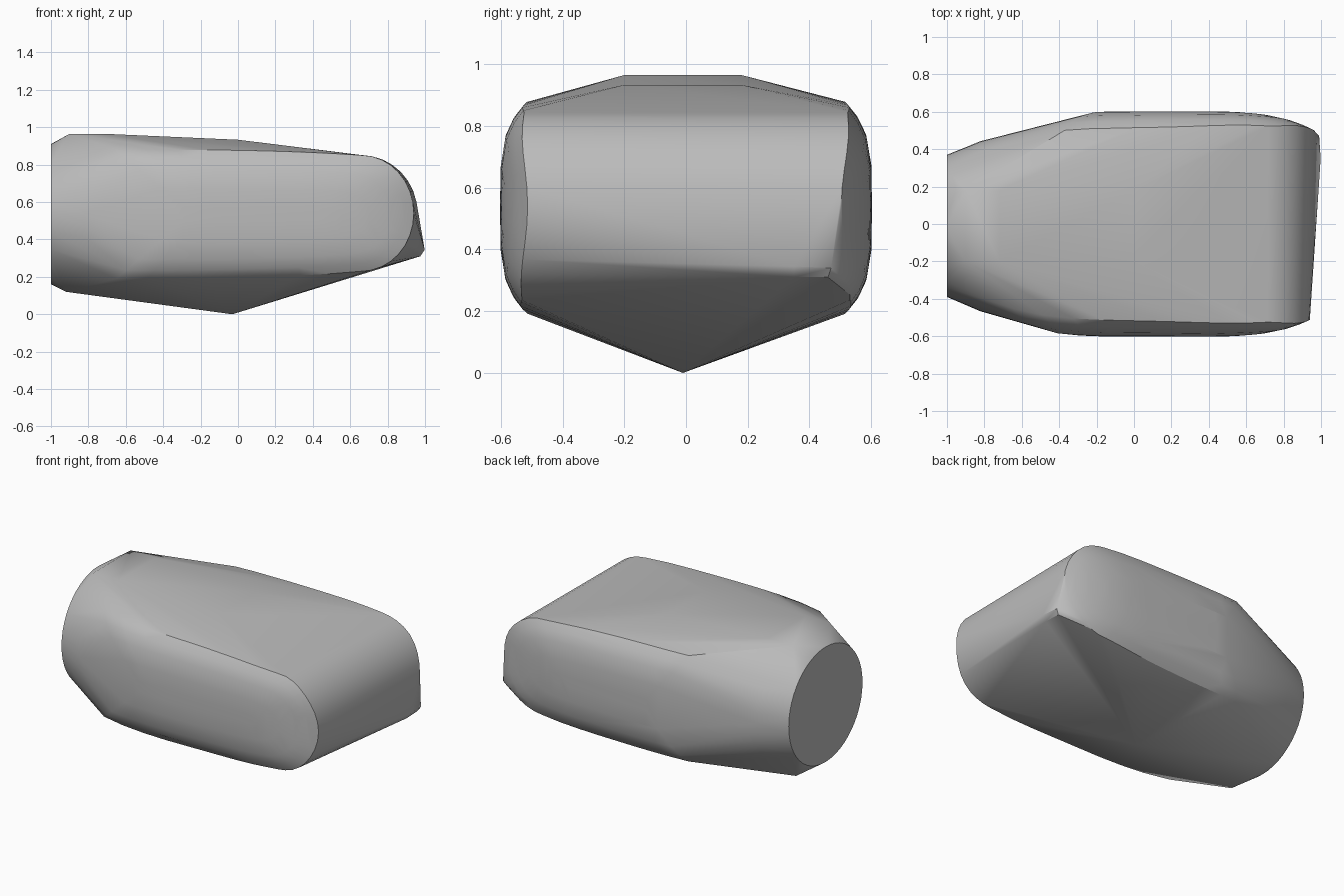
import bpy, bmesh
from math import sin, cos, pi, copysign

cube = bpy.data.objects.get("Cube")
if cube:
    bpy.data.objects.remove(cube)

points = []


def ring(x, y_mid, half_y, z_mid, half_z, power=2.0, count=48):
    """Superellipse section across the body."""
    for i in range(count):
        a = 2 * pi * i / count
        c, s = cos(a), sin(a)
        points.append((x,
                       y_mid + half_y * copysign(abs(c) ** (2 / power), c),
                       z_mid + half_z * copysign(abs(s) ** (2 / power), s)))


def side_layer(side, scale, start, nose):
    """Round-nosed outline on a bulging side, shrunk towards its middle."""
    outline = []
    for i in range(8):
        t = i / 8
        x = start + (0.66 - start) * t
        top = 0.88 - 0.03 * t ** 3
        bottom = 0.19 + 0.04 * t ** 3
        outline += [(x, top), (x, bottom)]
    for i in range(17):
        a = pi / 2 - pi * i / 16
        outline.append((0.66 + nose * cos(a), 0.54 + 0.31 * sin(a)))
    for x, z in outline:
        x = 0.15 + (x - 0.15) * (0.5 + 0.5 * scale)
        z = 0.535 + (z - 0.535) * scale
        dx, dz = x - 0.2, z - 0.535
        drop = (0.3 if dx > 0 else 0.12) * dx ** 4 + 6.3 * dz ** 4
        points.append((x, side * (0.603 - drop), z))


# Flat round end and the shoulder behind it
ring(-1.0, -0.01, 0.38, 0.535, 0.375)
ring(-0.82, -0.012, 0.455, 0.535, 0.385, 2.3)

# Bulging sides
for scale in (0.1, 0.4, 0.7, 0.87, 1.0):
    side_layer(-1, scale, -0.65, 0.28)
    side_layer(1, scale, -0.37, 0.30)

# Crown, underside and the lower corner of the wide end
for y in (-0.2, 0.18):
    points += [(-0.9, y, 0.965), (-0.72, y, 0.965), (0, y, 0.933), (-0.92, y, 0.12)]
points += [(-0.03, -0.01, 0), (0.998, 0.35, 0.345), (0.99, 0.47, 0.34),
           (0.97, 0.46, 0.31), (0.975, 0.35, 0.31)]

# Wrap everything in one convex skin
bm = bmesh.new()
for p in points:
    bm.verts.new(p)
hull = bmesh.ops.convex_hull(bm, input=bm.verts[:])
loose = {g for g in hull["geom_interior"] + hull["geom_unused"]
         if isinstance(g, bmesh.types.BMVert)}
bmesh.ops.delete(bm, geom=list(loose), context="VERTS")
bmesh.ops.remove_doubles(bm, verts=bm.verts[:], dist=0.004)
bmesh.ops.dissolve_limit(bm, angle_limit=0.02, verts=bm.verts[:], edges=bm.edges[:])
bmesh.ops.recalc_face_normals(bm, faces=bm.faces[:])
mesh = bpy.data.meshes.new("body_shell")
bm.to_mesh(mesh)
bm.free()

body = bpy.data.objects.new("body_shell", mesh)
bpy.context.collection.objects.link(body)

grey = bpy.data.materials.new("plain grey")
grey.use_nodes = True
colour = (0.5, 0.5, 0.5, 1)
grey.diffuse_color = colour
grey.node_tree.nodes["Principled BSDF"].inputs["Base Color"].default_value = colour
mesh.materials.append(grey)

bpy.ops.object.select_all(action="DESELECT")
body.select_set(True)
bpy.context.view_layer.objects.active = body
bpy.ops.object.shade_smooth_by_angle(angle=0.52)
